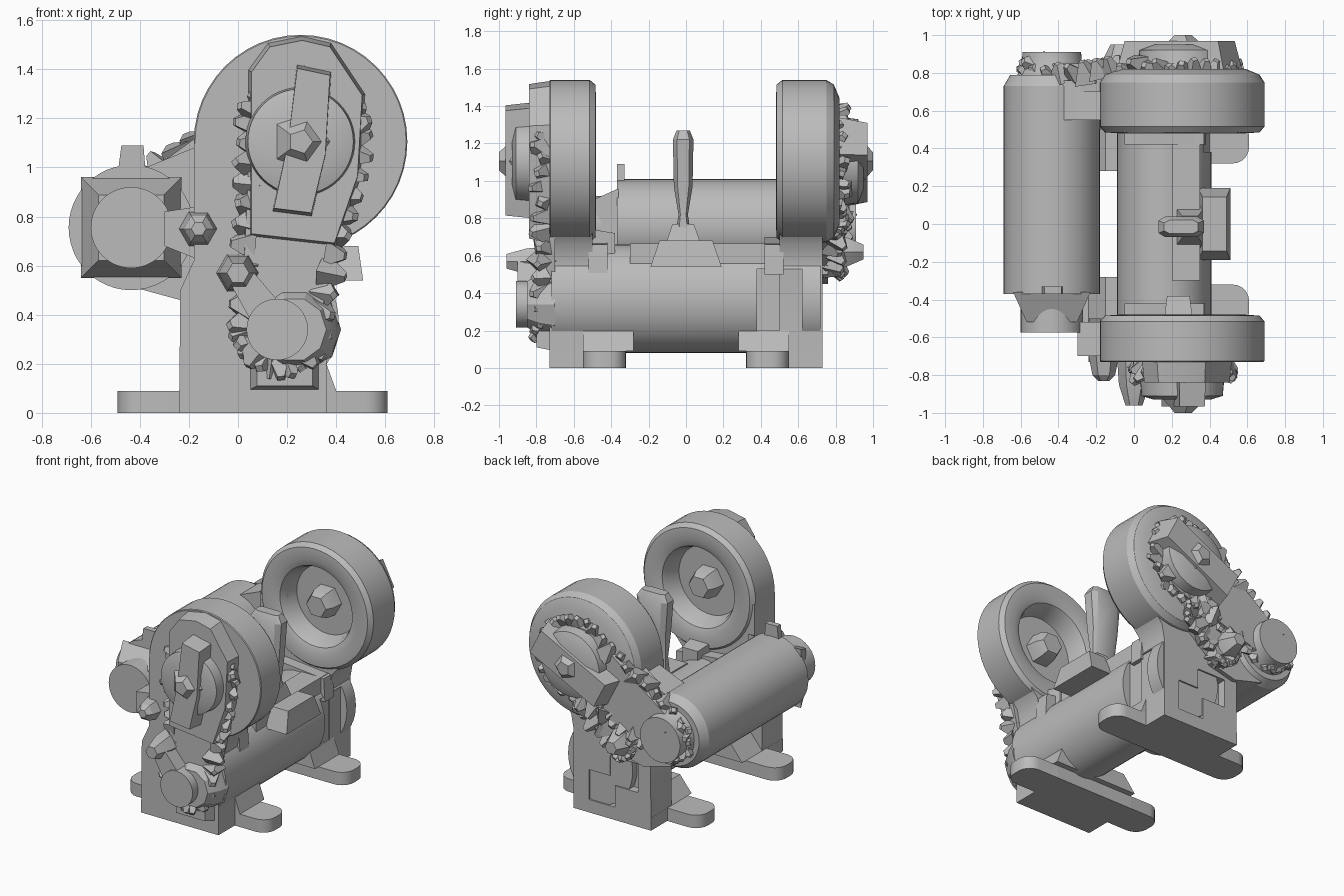
import bpy, bmesh, math, random
from math import cos, sin, pi, radians
from mathutils import Vector, Matrix

random.seed(4)
if "Cube" in bpy.data.objects:
    bpy.data.objects.remove(bpy.data.objects["Cube"])

grey = bpy.data.materials.new("cast grey")
grey.use_nodes = True
grey.diffuse_color = (0.5, 0.5, 0.5, 1)
grey.node_tree.nodes["Principled BSDF"].inputs["Base Color"].default_value = (0.5, 0.5, 0.5, 1)

HEAD, DRUM, MOTOR = (0.255, 1.105), (-0.435, 0.755), (0.16, 0.34)


def finish(name, bm, smooth=True):
    bmesh.ops.recalc_face_normals(bm, faces=bm.faces)
    mesh = bpy.data.meshes.new(name)
    bm.to_mesh(mesh)
    bm.free()
    ob = bpy.data.objects.new(name, mesh)
    bpy.context.collection.objects.link(ob)
    mesh.materials.append(grey)
    if smooth:
        bpy.context.view_layer.objects.active = ob
        ob.select_set(True)
        bpy.ops.object.shade_smooth_by_angle(angle=radians(30))
        ob.select_set(False)
    return ob


def add_prism(bm, pts, y0, y1, scale=1.0):
    """Outline in x and z, drawn out along y; the y1 end may shrink."""
    mid = sum((Vector(p) for p in pts), Vector((0, 0))) / len(pts)
    a = [bm.verts.new((x, y0, z)) for x, z in pts]
    ends = [mid + (Vector(p) - mid) * scale for p in pts]
    b = [bm.verts.new((p.x, y1, p.y)) for p in ends]
    bm.faces.new(a)
    bm.faces.new(b[::-1])
    for i in range(len(pts)):
        j = (i + 1) % len(pts)
        bm.faces.new((a[i], b[i], b[j], a[j]))


def prism(name, pts, y0, y1, scale=1.0):
    bm = bmesh.new()
    add_prism(bm, pts, y0, y1, scale)
    return finish(name, bm)


def rect(x0, x1, z0, z1):
    return [(x0, z0), (x1, z0), (x1, z1), (x0, z1)]


def lathe(name, centre, profile, side=1, n=48):
    """Profile of (radius, y) spun round an axis along y."""
    bm = bmesh.new()
    rings = []
    for r, y in profile:
        k = [bm.verts.new((centre[0] + r * cos(2 * pi * i / n), side * y,
                           centre[1] + r * sin(2 * pi * i / n))) for i in range(n)]
        rings.append(k)
    for a, b in zip(rings, rings[1:]):
        for i in range(n):
            bm.faces.new((a[i], a[(i + 1) % n], b[(i + 1) % n], b[i]))
    bm.faces.new(rings[0])
    bm.faces.new(rings[-1])
    return finish(name, bm)


def belt_outline(c1, r1, c2, r2, n=28):
    """Tight loop round two circles, with the straight runs subdivided."""
    loop = []
    for i in range(n):
        d = Vector((cos(2 * pi * i / n), sin(2 * pi * i / n)))
        loop.append(max((Vector(c) + d * r for c, r in ((c1, r1), (c2, r2))), key=d.dot))
    out = []
    for p, q in zip(loop, loop[1:] + loop[:1]):
        steps = max(1, round((q - p).length / 0.08))
        out += [p.lerp(q, k / steps) for k in range(steps)]
    return out


def chain(name, c1, r1, c2, r2, y0, y1):
    """Belt body with broad ragged links round its rim."""
    bm = bmesh.new()
    pts = belt_outline(c1, r1, c2, r2)
    add_prism(bm, pts, y0, y1, 0.93)
    side = 1 if y1 > 0 else -1
    for p, q in zip(pts, pts[1:] + pts[:1]):
        along = (q - p).normalized()
        turn = Vector((along.y, random.uniform(0.2, 1.6) * side, -along.x))
        at = Vector((p.x, y0 + (y1 - y0) * random.uniform(0.6, 1), p.y))
        spin = Matrix.Rotation(random.uniform(0, pi), 4, 'Z')
        m = Matrix.Translation(at) @ turn.to_track_quat('Z', 'Y').to_matrix().to_4x4() @ spin
        bmesh.ops.create_cone(bm, cap_ends=True, segments=4, radius1=random.uniform(0.06, 0.09),
                              radius2=0.02, depth=random.uniform(0.07, 0.13), matrix=m)
    return finish(name, bm, False)


def cut(ob, x, y, z):
    bm = bmesh.new()
    add_prism(bm, rect(*x, *z), *y)
    tool = finish("cutter", bm, False)
    tool.hide_render = True
    tool.hide_set(True)
    mod = ob.modifiers.new("pocket", 'BOOLEAN')
    mod.object = tool
    mod.solver = 'EXACT'


# End housings: neck wall, dished head, hub, base pad with ears
arc = [(HEAD[0] + 0.39 * cos(radians(a)), HEAD[1] + 0.39 * sin(radians(a)))
       for a in range(-65, -181, -10)]
neck_outline = ([(-0.24, 0), (0.36, 0), (0.36, 0.55), (0.38, 0.66), (0.43, 0.72)] + arc
                + [(-0.18, 1.1), (-0.18, 0.62), (-0.235, 0.5)])
dish = [(0.24, 0.63), (0.26, 0.54), (0.28, 0.5), (0.33, 0.48), (0.41, 0.485), (0.435, 0.515)]
backs = {-1: [(0.435, 0.725), (0.43, 0.73)],
         1: [(0.435, 0.75), (0.41, 0.79), (0.34, 0.82)]}
for s, word in ((-1, "front"), (1, "back")):
    neck = prism(word + "_neck_wall", neck_outline, s * 0.5, s * 0.73)
    if s > 0:
        cut(neck, (0.04, 0.24), (0.67, 0.8), (0.08, 0.3))
        cut(neck, (-0.14, 0.08), (0.67, 0.8), (0.24, 0.44))
    lathe(word + "_head", HEAD, dish + backs[s], s)
    lathe(word + "_hub", HEAD, [(0.11, 0.64), (0.1, 0.55), (0.075, 0.5)], s, 6)
    prism(word + "_neck_fillet", [(-0.05, 0.5), (0.38, 0.5), (0.37, 0.66), (-0.05, 0.7)], s * 0.42, s * 0.52)
    prism(word + "_base_pad", rect(-0.24, 0.36, 0, 0.09), s * 0.32, s * 0.73)
    prism(word + "_saddle", [(-0.24, 0.09), (0.4, 0.09), (0.36, 0.2), (-0.15, 0.2)], s * 0.28, s * 0.55)
    bm = bmesh.new()
    bmesh.ops.create_cube(bm, size=1, matrix=Matrix.Translation((0.06, s * 0.435, 0.045))
                          @ Matrix.Diagonal((1.1, 0.23, 0.09, 1)))
    upright = [e for e in bm.edges if abs(e.verts[0].co.z - e.verts[1].co.z) > 0.05]
    bmesh.ops.bevel(bm, geom=upright, offset=0.09, segments=5, affect='EDGES', profile=0.5)
    finish(word + "_ears", bm)

# Lower body between the housings, with a hatch on its side
body = prism("lower_body", [(MOTOR[0] + 0.25 * cos(2 * pi * i / 48), 0.37 + 0.29 * sin(2 * pi * i / 48))
                            for i in range(48)], -0.72, 0.72)
cut(body, (0.35, 0.6), (0.38, 0.62), (0.12, 0.53))
prism("top_rail", rect(0.2, 0.35, 0.5, 0.665), -0.3, 0.5)
prism("rail_lug", rect(0.16, 0.31, 0.55, 0.74), -0.5, -0.38, 0.8)

# Hand lever on its bracket
bm = bmesh.new()
for x, y0, y1, z0, z1, top in ((0.43, -0.19, 0.19, 0.54, 0.68, 0.75), (0.3, -0.13, 0.1, 0.6, 0.77, 0.5)):
    v = [bm.verts.new((x + dx * k, (y0 + y1) / 2 + dy * k * (y1 - y0), z)) for z, k in ((z0, 1), (z1, top))
         for dx, dy in ((-0.09, -0.5), (0.08, -0.5), (0.08, 0.5), (-0.09, 0.5))]
    bmesh.ops.convex_hull(bm, input=v)
finish("lever_bracket", bm, False)
bm = bmesh.new()
rows = [(0.66, 0.1, 0.05), (0.82, 0.09, 0.025), (0.97, 0.1, 0.05), (1.22, 0.12, 0.055), (1.27, 0.09, 0.035)]
rings = [[bm.verts.new((0.25 + sx * w, -0.015 + sy * d, z))
          for sx, sy in ((-1, -0.6), (-0.7, -1), (0.7, -1), (1, -0.6), (1, 0.6), (0.7, 1), (-0.7, 1), (-1, 0.6))]
         for z, w, d in rows]
for a, b in zip(rings, rings[1:]):
    for i in range(8):
        bm.faces.new((a[i], a[(i + 1) % 8], b[(i + 1) % 8], b[i]))
bm.faces.new(rings[0])
bm.faces.new(rings[-1])
finish("lever", bm)

# Side drum with end caps and tabs
lathe("drum", DRUM, [(0.255, -0.37), (0.255, 0.73), (0.22, 0.79)])
prism("drum_front_collar", rect(-0.64, -0.23, 0.55, 0.96), -0.36, -0.52, 0.65)
lathe("drum_front_cap", DRUM, [(0.165, -0.36), (0.165, -0.575)])
lathe("drum_back_cap", DRUM, [(0.2, 0.75), (0.16, 0.84), (0.155, 0.91)])
prism("drum_tab", [(-0.5, 0.9), (-0.37, 0.9), (-0.385, 1.09), (-0.475, 1.09)], -0.37, -0.33)
prism("drum_web", [(-0.42, 0.51), (-0.2, 0.45), (0, 0.5), (0, 1.1), (-0.18, 1.08), (-0.4, 0.99)], 0.55, 0.76)
prism("drum_front_strut", [(-0.3, 0.68), (-0.1, 0.6), (-0.1, 0.85), (-0.3, 0.82)], -0.52, -0.7)

# Front drive: cover, chain, motor end, idler and crossbar
cover = [(0.04, 0.7), (0.4, 0.66), (0.5, 0.95), (0.52, 1.3), (0.38, 1.51), (0.26, 1.538), (0.12, 1.51), (0.04, 1.4)]
prism("front_cover", cover, -0.7, -0.84, 0.94)
chain("front_chain", (0.27, 1.13), 0.24, (0.17, 0.36), 0.17, -0.7, -0.8)
lathe("motor_boss", (0.23, 0.34), [(0.19, -0.7), (0.17, -0.78), (0.13, -0.85)], n=10)
lathe("motor_cap", MOTOR, [(0.125, -0.7), (0.125, -0.91)])
lathe("front_disc", HEAD, [(0.225, -0.8), (0.215, -0.91), (0.15, -0.93)])
bar = [(0.14, 0.82), (0.3, 0.8), (0.36, 1.05), (0.38, 1.39), (0.24, 1.42), (0.2, 1.1)]
prism("front_crossbar", bar, -0.82, -0.965, 0.95)
lathe("front_crossbar_cap", HEAD, [(0.12, -0.93), (0.05, -1.0)], n=5)
prism("motor_arm", [(0.05, 0.38), (0.16, 0.46), (0.04, 0.6), (-0.05, 0.56)], -0.72, -0.9)
lathe("front_idler", (0, 0.57), [(0.09, -0.7), (0.08, -0.85), (0.045, -0.96)], n=6)
lathe("front_guide", (-0.16, 0.75), [(0.08, -0.7), (0.06, -0.8), (0.03, -0.83)], n=6)
prism("front_toe", rect(0.04, 0.34, 0.09, 0.25), -0.7, -0.8, 0.75)

# Back drive: chain to the drum, disc, crossbar and idler
chain("back_chain", HEAD, 0.27, DRUM, 0.14, 0.7, 0.85)
lathe("back_disc", HEAD, [(0.24, 0.8), (0.225, 0.92), (0.15, 0.95)])
run = (Vector(DRUM) - Vector(HEAD)).normalized()
perp = Vector((-run.y, run.x)) * 0.11
ends = [Vector(HEAD) + run * t for t in (-0.3, 0.33)]
prism("back_crossbar", [ends[0] + perp, ends[0] - perp, ends[1] - perp, ends[1] + perp], 0.82, 0.97, 0.88)
lathe("back_crossbar_cap", HEAD, [(0.12, 0.94), (0.05, 1.0)], n=5)
chain("back_lower_run", (0.12, 0.8), 0.12, (-0.06, 0.6), 0.08, 0.7, 0.83)
lathe("back_idler", (-0.08, 0.62), [(0.1, 0.7), (0.09, 0.86), (0.045, 0.95)], n=6)
